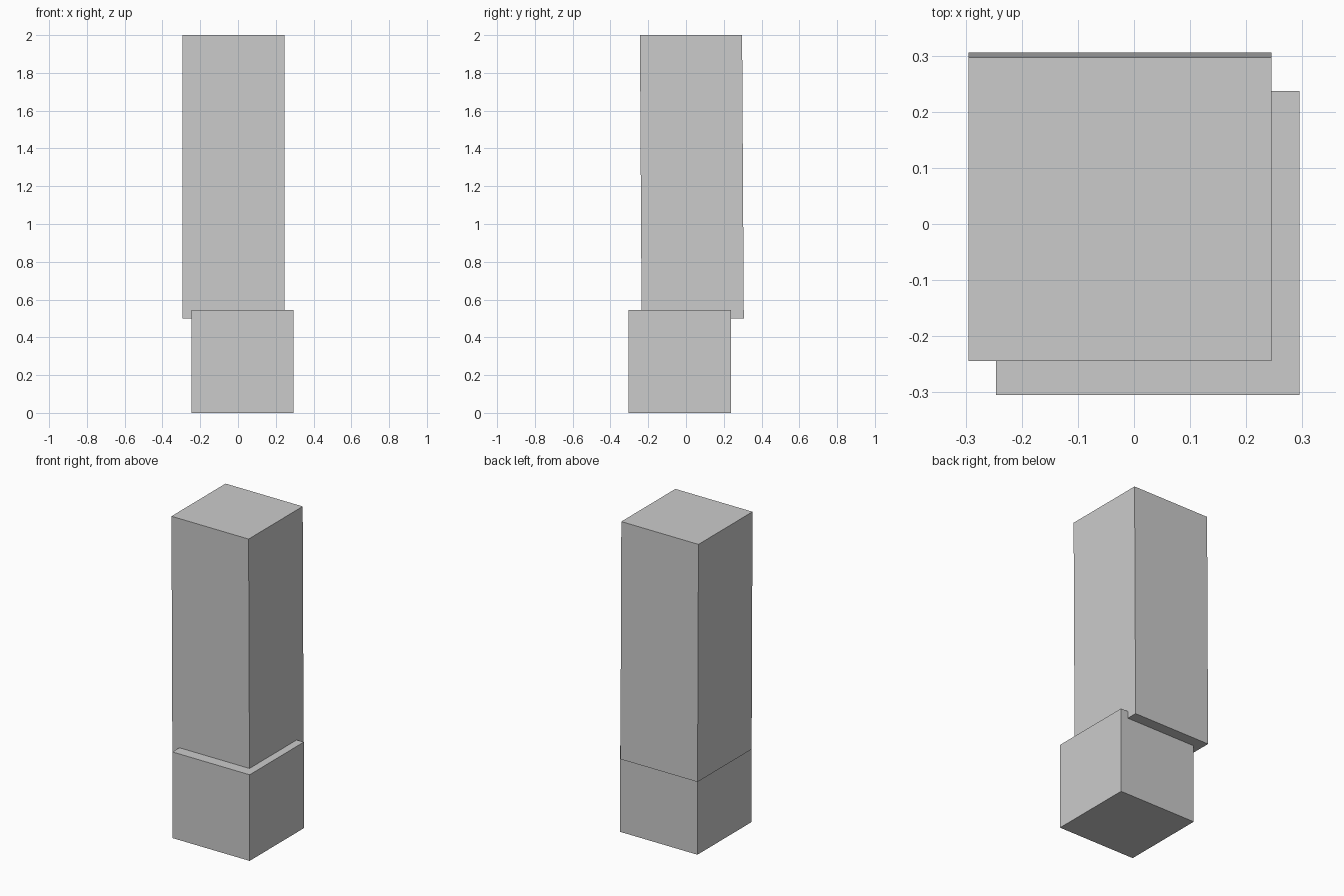
import bpy
import bmesh

if "Cube" in bpy.data.objects:
    bpy.data.objects.remove(bpy.data.objects["Cube"])

grey = bpy.data.materials.new("light grey")
grey.diffuse_color = (0.6, 0.6, 0.6, 1)
grey.use_nodes = True
grey.node_tree.nodes["Principled BSDF"].inputs["Base Color"].default_value = grey.diffuse_color


def block(name, x, y, z, lean=0.0):
    """Box from ranges; lean shifts the top face along y."""
    bm = bmesh.new()
    bmesh.ops.create_cube(bm, size=1)
    for v in bm.verts:
        top = v.co.z > 0
        v.co = (x[v.co.x > 0], y[v.co.y > 0] + lean * top, z[top])
    mesh = bpy.data.meshes.new(name)
    bm.to_mesh(mesh)
    bm.free()
    mesh.materials.append(grey)
    obj = bpy.data.objects.new(name, mesh)
    bpy.context.collection.objects.link(obj)
    return obj


# Square base block
block("base_block", (-0.246, 0.295), (-0.305, 0.237), (0.0, 0.545))

# Tall column, offset from the base and leaning slightly forward
block("column", (-0.295, 0.245), (-0.235, 0.306), (0.5, 2.0), lean=-0.009)
